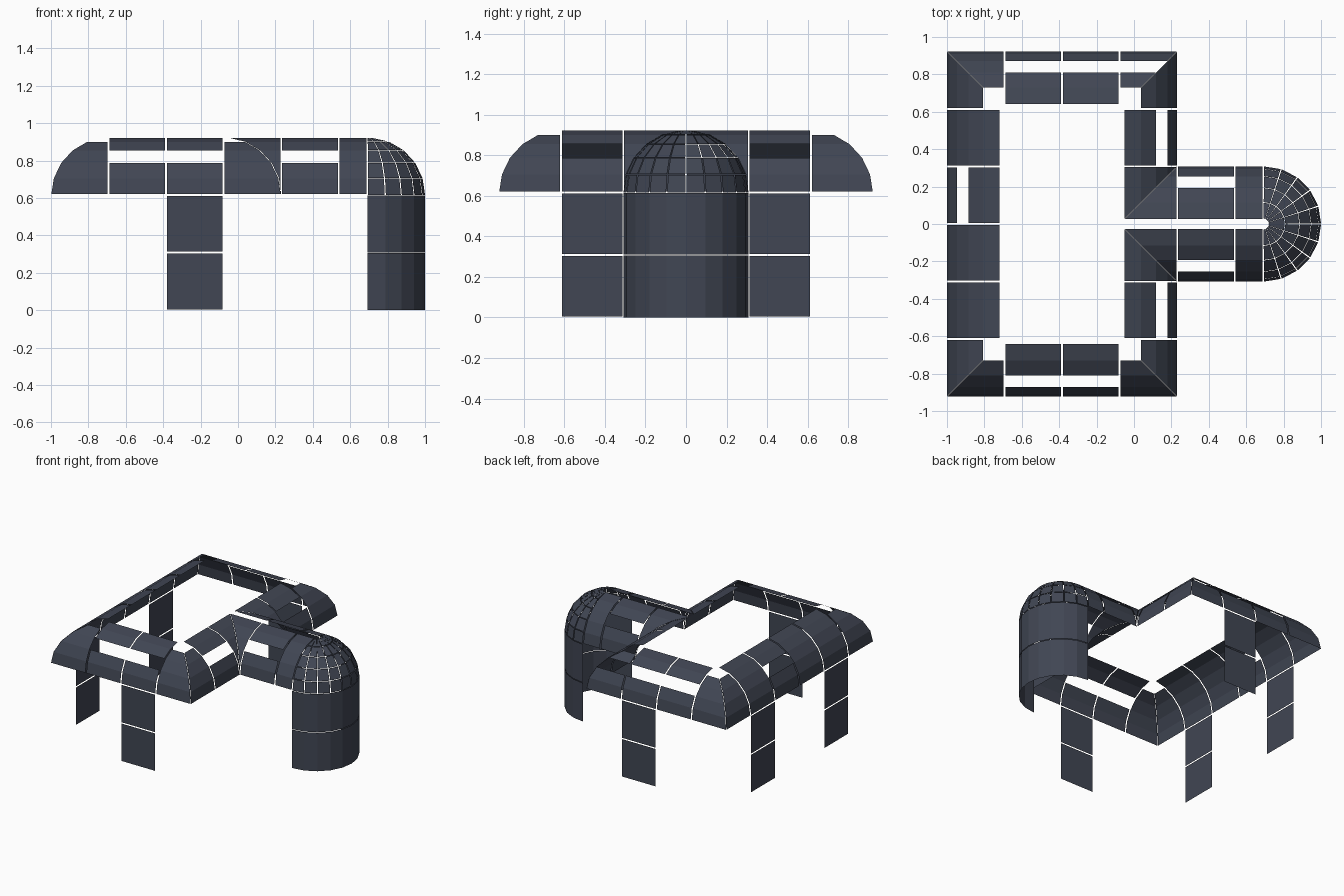
import bpy, bmesh, math
from mathutils import Vector

if "Cube" in bpy.data.objects:
    bpy.data.objects.remove(bpy.data.objects["Cube"])

C = 2 / 6.5            # one grid cell
G = 0.005              # half of the gap between panels
Z0 = 2 * C             # height where the vault springs
STEP = math.radians(17)
X = [-1 + C * i for i in range(6)]   # cell lines along x
RIGHT = X[4]

slate = bpy.data.materials.new("dark slate")
slate.diffuse_color = (0.052, 0.061, 0.087, 1)
slate.use_nodes = True
slate.node_tree.nodes["Principled BSDF"].inputs["Base Color"].default_value = slate.diffuse_color


def build(name, quads):
    """Make one flat-shaded object from (points, outward direction) pairs."""
    bm = bmesh.new()
    for pts, out in quads:
        f = bm.faces.new([bm.verts.new(p) for p in pts])
        f.normal_update()
        if f.normal.dot(out) < 0:
            f.normal_flip()
    bmesh.ops.remove_doubles(bm, verts=bm.verts, dist=0.0002)
    me = bpy.data.meshes.new(name)
    bm.to_mesh(me)
    bm.free()
    me.materials.append(slate)
    ob = bpy.data.objects.new(name, me)
    bpy.context.collection.objects.link(ob)


def vault(name, edge, axis, sign, lo, hi, bands=range(5)):
    """Curved roof panel. 'axis' is the direction it runs along; its outer edge
    is at 'edge' and faces 'sign'. lo and hi give the ends for each inward offset."""
    quads = []

    def point(k, end):
        a = STEP * k
        off = C * (1 - math.cos(a))
        u, v = end(off), edge - sign * off
        z = Z0 + G * (k == 0) + C * math.sin(a)
        return Vector((u, v, z) if axis == 'x' else (v, u, z))

    out = Vector((0, sign, 1) if axis == 'x' else (sign, 0, 1))
    for k in bands:
        quads.append(([point(k, lo), point(k, hi), point(k + 1, hi), point(k + 1, lo)], out))
    build(name, quads)


def const(v):
    return lambda off: v


WINDOW = (0, 1, 3, 4)   # window opening replaces the third band
CORNER = (0, 1, 2)      # hips stop one band lower
CORNER = (0, 1, 2, 3)

for s, side in ((-1, "front"), (1, "back")):
    Y = 3 * C * s       # outer edge of the long block

    # straight roof along front and back
    for i in (1, 2):
        vault(f"{side}_roof_{i}", Y, 'x', s, const(X[i] + G), const(X[i + 1] - G), WINDOW)

    # straight roof along left and right
    for j in (0, 1):
        bands = WINDOW if (s == 1 and j == 0) else range(5)
        vault(f"left_{side}_roof_{j}", -1, 'y', -1,
              const(s * (C * j + G)), const(s * (C * (j + 1) - G)), bands)
    vault(f"right_{side}_roof", RIGHT, 'y', 1, const(s * (C + G)), const(s * (2 * C - G)), WINDOW)

    # outer hipped corners
    g = 0.002
    vault(f"{side}_left_corner_a", Y, 'x', s, lambda o: -1 + o + g, const(X[1] - G), CORNER)
    vault(f"{side}_left_corner_b", -1, 'y', -1, const(s * (2 * C + G)),
          lambda o: s * (3 * C - o - g), CORNER)
    vault(f"{side}_right_corner_a", Y, 'x', s, const(X[3] + G), lambda o: RIGHT - o - g,
          (0, 1, 3) if s == 1 else CORNER)
    vault(f"{side}_right_corner_b", RIGHT, 'y', 1, const(s * (2 * C + G)),
          lambda o: s * (3 * C - o - g), CORNER)

    # inner valley corners where the arm joins
    vault(f"{side}_valley_a", RIGHT, 'y', 1, lambda o: s * (C - o + g * (o > 0)), const(s * (C - G * 0.5)))
    vault(f"{side}_valley_b", C * s, 'x', s, lambda o: RIGHT - o + g * (o > 0), const(RIGHT - G * 0.5))

    # arm roof: window cell then a half cell
    vault(f"{side}_arm_roof", C * s, 'x', s, const(RIGHT + G), const(X[5] - G), WINDOW)
    vault(f"{side}_arm_half_roof", C * s, 'x', s, const(X[5] + G), const(X[5] + C / 2 - G))

    # two-storey wall panels
    quads = []
    for lv in (0, 1):
        z0, z1 = C * lv + G, C * (lv + 1) - G
        a, b = X[2] + G, X[3] - G
        quads.append(([(a, Y, z0), (b, Y, z0), (b, Y, z1), (a, Y, z1)], Vector((0, s, 0))))
        a, b = s * (C + G), s * (2 * C - G)
        quads.append(([(-1, a, z0), (-1, b, z0), (-1, b, z1), (-1, a, z1)], Vector((-1, 0, 0))))
    build(f"{side}_walls", quads)

# round end: half dome of small panes above a half cylinder wall
CX = 1 - C
SEG = math.radians(18)


def polar(az, el, z=None):
    if z is None:
        return Vector((CX + C * math.cos(el) * math.cos(az), C * math.cos(el) * math.sin(az),
                       Z0 + C * math.sin(el)))
    return Vector((CX + C * math.cos(az), C * math.sin(az), z))


panes, wall = [], []
ga, ge = math.radians(0.6), math.radians(0.35)
for i in range(10):
    a0 = -math.pi / 2 + SEG * i
    a1 = a0 + SEG
    mid = Vector((math.cos(a0 + SEG / 2), math.sin(a0 + SEG / 2), 0))
    for k in range(5):
        e0, e1 = STEP * k + ge, STEP * (k + 1) - ge
        panes.append(([polar(a0 + ga, e0), polar(a1 - ga, e0), polar(a1 - ga, e1), polar(a0 + ga, e1)],
                      mid + Vector((0, 0, 1))))
    for lv in (0, 1):
        z0, z1 = C * lv + 0.002 * lv, C * (lv + 1) - 0.002
        wall.append(([polar(a0, 0, z0), polar(a1, 0, z0), polar(a1, 0, z1), polar(a0, 0, z1)], mid))
build("half_dome", panes)
build("round_wall", wall)
